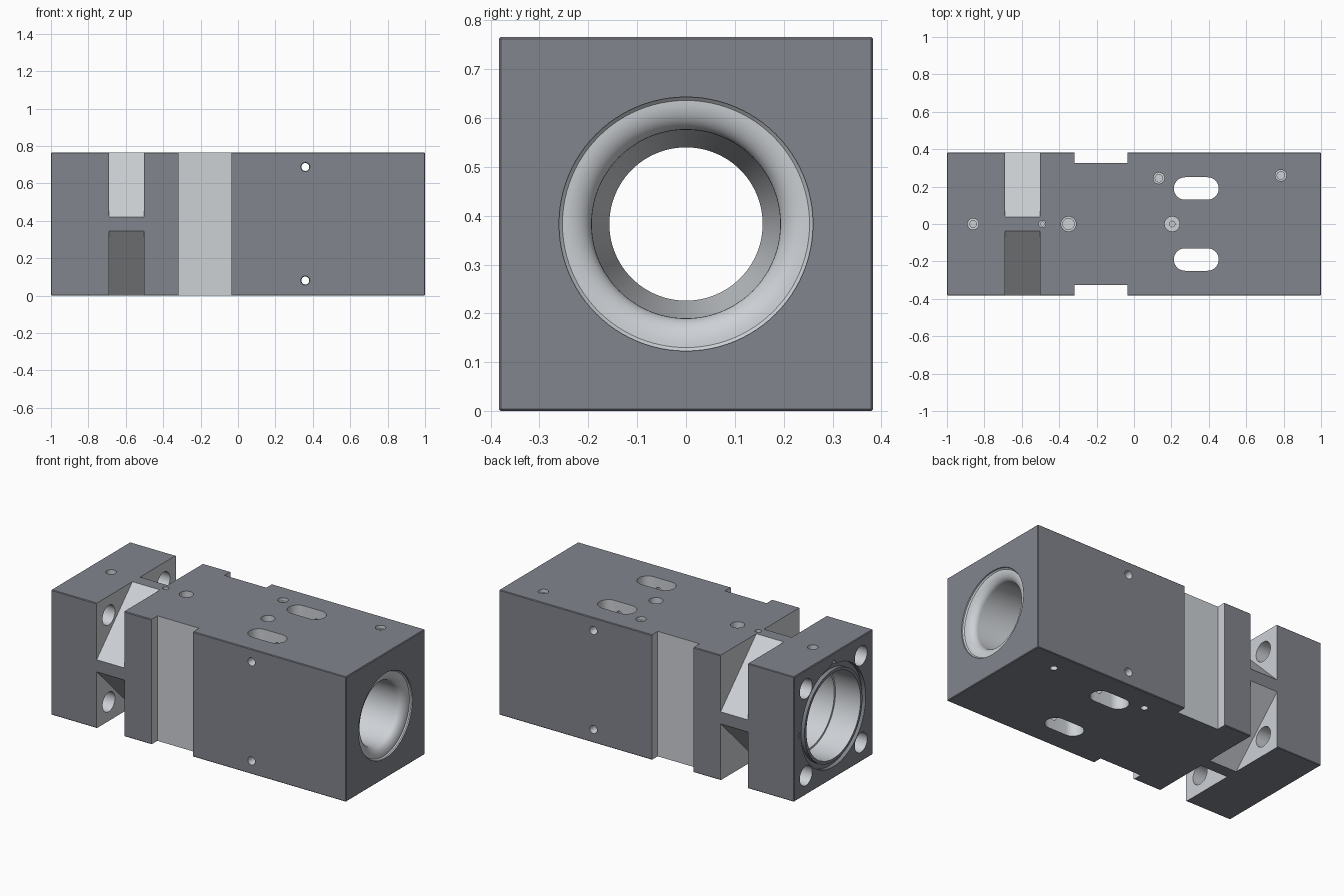
import bpy, bmesh
from math import pi, cos, sin, radians
from mathutils import Matrix, Vector

if "Cube" in bpy.data.objects:
    bpy.data.objects.remove(bpy.data.objects["Cube"])

H = 0.383                                    # half height, modelled around the bore axis
ALONG_X = Matrix.Rotation(pi / 2, 4, 'Y')
ALONG_Y = Matrix.Rotation(-pi / 2, 4, 'X')
ALONG_Z = Matrix.Identity(4)


def material(name, color):
    mat = bpy.data.materials.new(name)
    mat.diffuse_color = (*color, 1)
    mat.use_nodes = True
    mat.node_tree.nodes["Principled BSDF"].inputs["Base Color"].default_value = mat.diffuse_color
    return mat


# Dark outer finish and lighter machined cuts
MATERIALS = (material("dark_finish", (0.222, 0.232, 0.268)),
             material("machined_metal", (0.61, 0.635, 0.665)))


def finish(name, bm, slot):
    bmesh.ops.recalc_face_normals(bm, faces=bm.faces)
    for f in bm.faces:
        f.material_index = slot
    me = bpy.data.meshes.new(name)
    bm.to_mesh(me)
    bm.free()
    for mat in MATERIALS:
        me.materials.append(mat)
    ob = bpy.data.objects.new(name, me)
    bpy.context.collection.objects.link(ob)
    return ob


def loft(rings, mat, closed=False, slot=1):
    """Join rings of points into a cutter solid."""
    bm = bmesh.new()
    rows = [[bm.verts.new(mat @ Vector(p)) for p in r] for r in rings]
    n = len(rows[0])
    for a, b in list(zip(rows, rows[1:])) + ([(rows[-1], rows[0])] if closed else []):
        for i in range(n):
            j = (i + 1) % n
            bm.faces.new((a[i], a[j], b[j], b[i]))
    if not closed:
        bm.faces.new(rows[0])
        bm.faces.new(rows[-1])
    return finish("cutter", bm, slot)


def lathe(profile, mat, n=32, closed=False, slot=1):
    """Turn (position, radius) pairs around the local z axis."""
    rings = [[(r * cos(2 * pi * i / n), r * sin(2 * pi * i / n), z) for i in range(n)]
             for z, r in profile]
    return loft(rings, mat, closed, slot)


def prism(points, z0, z1, mat=ALONG_Z):
    return loft([[(x, y, z) for x, y in points] for z in (z0, z1)], mat)


def cut(cutter):
    mod = body.modifiers.new("cut", 'BOOLEAN')
    mod.operation, mod.solver, mod.object = 'DIFFERENCE', 'EXACT', cutter
    cutter.hide_render = True
    bpy.ops.object.modifier_apply(modifier=mod.name)
    bpy.data.objects.remove(cutter)


def at(x, y, z, axis=ALONG_Z):
    return Matrix.Translation((x, y, z)) @ axis


# Main block with a fine edge chamfer
bm = bmesh.new()
bmesh.ops.create_cube(bm, size=1)
bmesh.ops.scale(bm, vec=(2, 2 * H, 2 * H), verts=bm.verts)
bmesh.ops.bevel(bm, geom=bm.edges[:], offset=0.004, segments=1, affect='EDGES')
body = finish("valve_block", bm, 0)
bpy.context.view_layer.objects.active = body
body.select_set(True)

# Side recesses
for s in (-1, 1):
    cut(prism([(-0.319, s * 0.325), (-0.036, s * 0.325), (-0.036, s * 0.5), (-0.319, s * 0.5)],
              -0.5, 0.5))

# Diagonal corner notches and the bolt holes through the end flange
for sy in (-1, 1):
    for sz in (-1, 1):
        tri = [(0, sz * 0.42), (sy * 0.42, 0), (sy * 0.42, sz * 0.42)]
        cut(prism([(-z, y) for y, z in tri], -0.69, -0.503, ALONG_X))
        cut(lathe([(-1.05, 0.06), (-0.6, 0.06)], at(0, sy * 0.266, sz * 0.266, ALONG_X)))

# Stepped main bore with a rounded mouth on the right end
bore = [(-1.02, 0.262), (-0.83, 0.262), (-0.83, 0.25), (-0.45, 0.25), (-0.45, 0.157),
        (0.5, 0.157), (0.62, 0.193)]
bore += [(0.94 + 0.045 * sin(radians(a)), 0.253 - 0.06 * cos(radians(a)))
         for a in range(0, 91, 10)]
bore += [(0.992, 0.26), (1.02, 0.26)]
cut(lathe(bore, ALONG_X, 96))

# Seal groove and two small ports on the left end
cut(lathe([(-1.02, 0.28), (-0.975, 0.28), (-0.975, 0.312), (-1.02, 0.312)],
          ALONG_X, 96, True, 0))
for y, z in ((0, 0.315), (0.315, 0)):
    cut(lathe([(-1.02, 0.022), (-0.9, 0.022)], at(0, y, z, ALONG_X), 24))

# Vertical through slots
for sy in (-1, 1):
    slot = [(0.333 + s * 0.06 + 0.06 * cos(radians(a + t)), sy * 0.19 + 0.06 * sin(radians(a + t)))
            for s, t in ((1, -90), (-1, 90)) for a in range(0, 181, 10)]
    cut(prism(slot, -0.5, 0.5))

# Cross holes from front to back, countersunk at both sides
for z in (-0.302, 0.305):
    cut(lathe([(-0.4, 0.028), (-0.365, 0.021), (0.365, 0.021), (0.4, 0.028)],
              at(0.36, 0, z, ALONG_Y)))

# Blind holes in the top: x, y, radius, depth, pilot radius, pilot depth
for x, y, r, d, r2, d2 in ((-0.86, 0, 0.03, 0.05, 0.018, 0.08), (-0.49, 0, 0.018, 0.06, 0.01, 0.08),
                           (-0.35, 0, 0.04, 0.1, 0.03, 0.11), (0.204, 0, 0.04, 0.07, 0.015, 0.3),
                           (0.133, 0.245, 0.03, 0.02, 0.02, 0.14),
                           (0.785, 0.26, 0.03, 0.02, 0.02, 0.14)):
    cut(lathe([(0.02, r), (-d, r), (-d, r2), (-d2, r2)], at(x, y, H)))

# Matching blind holes in the underside
for x, y in ((0.133, 0.245), (0.785, 0.26)):
    cut(lathe([(-0.02, 0.02), (0.12, 0.02)], at(x, y, -H)))

# Stand the block on the ground and keep edges crisp
body.data.transform(Matrix.Translation((0, 0, H)))
bpy.ops.object.shade_smooth_by_angle(angle=radians(30))
